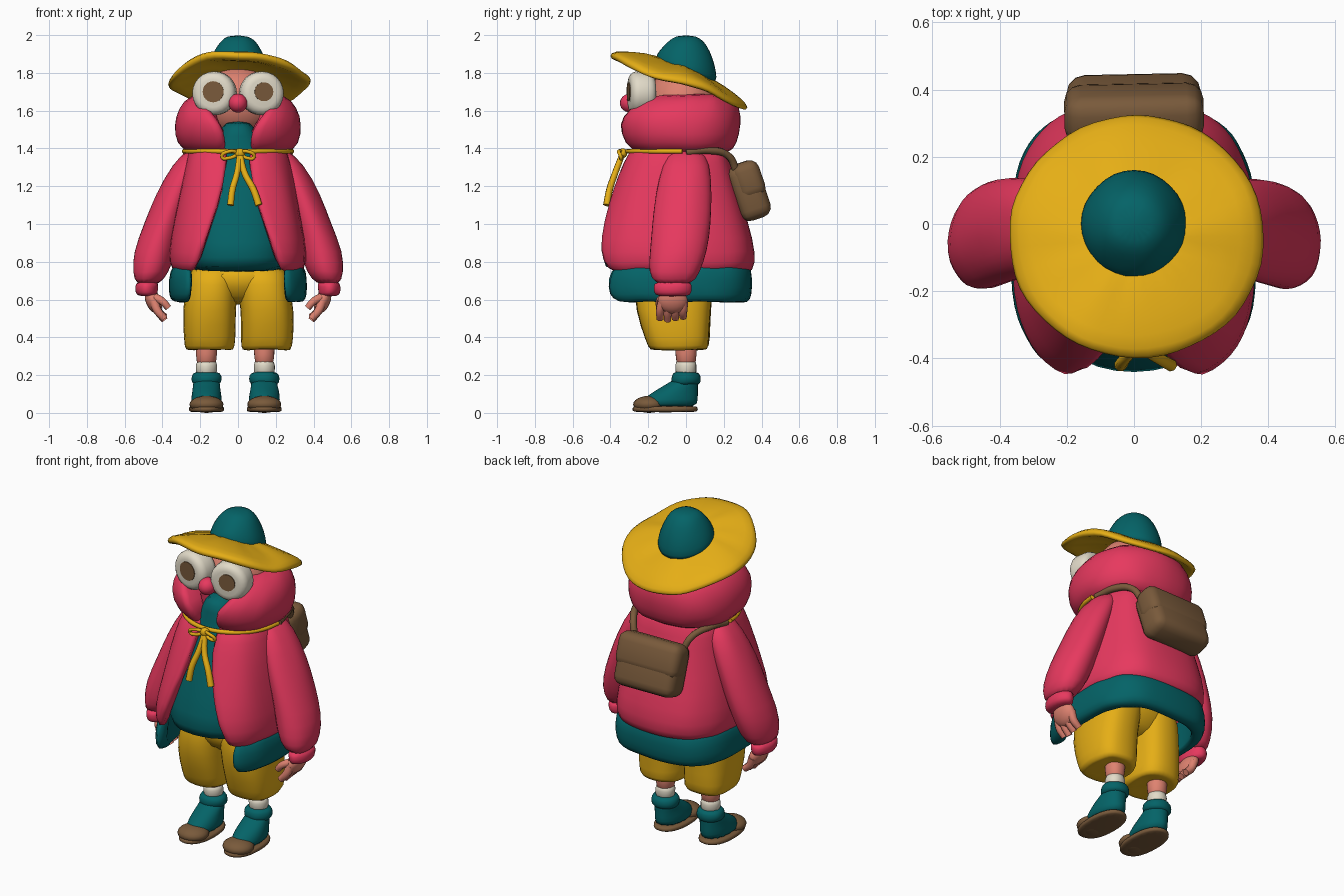
import bpy, bmesh, math, random
from mathutils import Vector, Matrix, Euler

random.seed(4)
if "Cube" in bpy.data.objects:
    bpy.data.objects.remove(bpy.data.objects["Cube"], do_unlink=True)


def material(name, r, g, b):
    lin = [((c / 255 + 0.055) / 1.055) ** 2.4 for c in (r, g, b)] + [1]
    m = bpy.data.materials.new(name)
    m.use_nodes = True
    m.diffuse_color = lin
    m.node_tree.nodes["Principled BSDF"].inputs["Base Color"].default_value = lin
    return m


PINK = material("pink cloth", 232, 57, 95)
TEAL = material("teal cloth", 3, 99, 103)
YELLOW = material("yellow cloth", 229, 174, 22)
BROWN = material("brown leather", 121, 90, 59)
CREAM = material("cream", 226, 219, 201)
SKIN = material("skin", 222, 130, 112)
SIDES = (("left", 1), ("right", -1))


def finish(bm, name, mat, subsurf=1, smooth=True):
    bmesh.ops.recalc_face_normals(bm, faces=bm.faces)
    me = bpy.data.meshes.new(name)
    bm.to_mesh(me)
    bm.free()
    me.materials.append(mat)
    ob = bpy.data.objects.new(name, me)
    bpy.context.collection.objects.link(ob)
    for p in me.polygons:
        p.use_smooth = smooth
    if subsurf:
        ob.modifiers.new("soften", "SUBSURF").levels = subsurf
        ob.modifiers["soften"].render_levels = subsurf
    return ob


def around(a, rx, ry, n):
    """Point on a rounded-square outline; angle zero is the front."""
    s, c = math.sin(a), math.cos(a)
    return (rx * math.copysign(abs(s) ** (2 / n), s),
            -ry * math.copysign(abs(c) ** (2 / n), c))


def loft(name, rings, mat, side=1, n=2.0, seg=16, jitter=0.003):
    """Closed form from rings of (z, centre x, centre y, radius x, radius y)."""
    bm = bmesh.new()
    loops = []
    for z, cx, cy, rx, ry in rings:
        loop = []
        for i in range(seg):
            x, y = around(math.tau * i / seg, rx, ry, n)
            j = [random.uniform(-jitter, jitter) for _ in range(3)]
            loop.append(bm.verts.new((side * (cx + x) + j[0], cy + y + j[1], z + j[2])))
        loops.append(loop)
    for a, b in zip(loops, loops[1:]):
        for i in range(seg):
            k = (i + 1) % seg
            bm.faces.new((a[i], a[k], b[k], b[i]))
    bm.faces.new(loops[0])
    bm.faces.new(loops[-1])
    return finish(bm, name, mat)


def wrap(name, rows, mat, thick, n=2.8, seg=26, jitter=0.006):
    """Padded cloth open at the front, rows of (z, centre y, radius x, radius y, half gap)."""
    rows = rows + [(z, cy, rx - thick, ry - thick, g) for z, cy, rx, ry, g in reversed(rows)]
    bm = bmesh.new()
    loops = []
    for z, cy, rx, ry, gap in rows:
        a0 = math.asin(min(1, gap / rx) ** (n / 2))
        loop = []
        for i in range(seg + 1):
            x, y = around(a0 + (math.tau - 2 * a0) * i / seg, rx, ry, n)
            j = [random.uniform(-jitter, jitter) for _ in range(3)]
            loop.append(bm.verts.new((x + j[0], cy + y + j[1], z + j[2])))
        loops.append(loop)
    for a, b in zip(loops, loops[1:] + loops[:1]):
        for i in range(seg):
            bm.faces.new((a[i], a[i + 1], b[i + 1], b[i]))
    bm.faces.new([l[0] for l in loops])
    bm.faces.new([l[-1] for l in loops])
    return finish(bm, name, mat)


def ball(name, loc, scale, mat, rot=(0, 0, 0)):
    bm = bmesh.new()
    m = Matrix.LocRotScale(Vector(loc), Euler(rot), Vector(scale))
    bmesh.ops.create_uvsphere(bm, u_segments=20, v_segments=12, radius=1, matrix=m)
    return finish(bm, name, mat, 0)


def disc(name, loc, radius, depth, yaw, mat, bevel=0.0):
    """Short cylinder facing the front."""
    bm = bmesh.new()
    bmesh.ops.create_cone(bm, cap_ends=True, segments=24, radius1=radius, radius2=radius, depth=depth)
    if bevel:
        rim = [e for e in bm.edges if abs(e.verts[0].co.z - e.verts[1].co.z) < 0.001]
        bmesh.ops.bevel(bm, geom=rim, offset=bevel, segments=4, affect="EDGES", profile=0.5)
    bm.transform(Matrix.LocRotScale(Vector(loc), Euler((math.pi / 2, 0, yaw)), None))
    return finish(bm, name, mat, 0, bool(bevel))


def box(name, loc, size, rot, mat, bevel, offset=(0, 0, 0)):
    bm = bmesh.new()
    bmesh.ops.create_cube(bm, size=1)
    bm.transform(Matrix.Translation(offset) @ Matrix.Diagonal((*size, 1)))
    bmesh.ops.bevel(bm, geom=bm.edges[:], offset=bevel, segments=3, affect="EDGES", profile=0.5)
    bm.transform(Matrix.LocRotScale(Vector(loc), Euler(rot), None))
    return finish(bm, name, mat, 0)


def cord(name, pts, radius, mat, tip=1.0):
    cu = bpy.data.curves.new(name, "CURVE")
    cu.dimensions = "3D"
    cu.bevel_depth, cu.bevel_resolution, cu.resolution_u = radius, 2, 6
    cu.use_fill_caps = True
    sp = cu.splines.new("BEZIER")
    sp.bezier_points.add(len(pts) - 1)
    for i, (b, p) in enumerate(zip(sp.bezier_points, pts)):
        b.co = p
        b.radius = 1 + (tip - 1) * i / (len(pts) - 1)
        b.handle_left_type = b.handle_right_type = "AUTO"
    cu.materials.append(mat)
    ob = bpy.data.objects.new(name, cu)
    bpy.context.collection.objects.link(ob)


# Hat: tilted wavy brim, and a crown whose base follows the tilt
brim = loft("hat_brim", [(-0.015, 0, 0, 0.12, 0.12), (-0.02, 0, 0, 0.27, 0.25), (-0.03, 0, 0, 0.37, 0.35),
                         (0, 0, 0, 0.39, 0.372), (0.025, 0, 0, 0.37, 0.35), (0.025, 0, 0, 0.27, 0.25),
                         (0.03, 0, 0, 0.12, 0.12)], YELLOW, seg=28, jitter=0.008)
for v in brim.data.vertices:
    x, y, z = v.co
    r, a = math.hypot(x, y), math.atan2(y, x)
    wave = r * r * (0.1 * math.sin(3 * a + 0.6) + 0.07 * math.sin(5 * a))
    lop = 1 + 0.02 * math.cos(a + 0.6)
    v.co = (x * lop, y * lop - 0.035, 1.75 + z - 0.37 * y + 0.075 * (1 - (r / 0.38) ** 2) + wave)
crown = loft("hat_crown", [(1.79, 0, 0, 0.16, 0.16), (1.82, 0, 0, 0.163, 0.165), (1.87, 0, 0, 0.15, 0.157),
                           (1.92, 0, 0, 0.127, 0.133), (1.965, 0, 0, 0.098, 0.1), (2.0, 0, 0, 0.055, 0.055)], TEAL)
for v in crown.data.vertices:
    v.co.z -= 0.37 * v.co.y * max(0, (1.95 - v.co.z) / 0.16)

# Face
ball("head", (0, -0.02, 1.645), (0.21, 0.185, 0.19), SKIN)
ball("nose", (0, -0.295, 1.64), (0.05, 0.055, 0.05), PINK)
for label, s in SIDES:
    yaw = 0.15 * s
    centre = Vector((0.124 * s, -0.235, 1.692))
    forward = Vector((math.sin(yaw), -math.cos(yaw), 0))
    disc(label + "_eye", centre, 0.116, 0.135, yaw, CREAM, 0.042)
    disc(label + "_pupil", centre + forward * 0.068 + Vector((0.003, 0, 0.008)), 0.053 - 0.003 * s, 0.008, yaw, BROWN)

# Shirt, jacket, collar and hem
loft("shirt", [(0.74, 0, -0.055, 0.27, 0.36), (0.8, 0, -0.06, 0.31, 0.4), (1.0, 0, -0.055, 0.29, 0.355),
               (1.2, 0, -0.05, 0.25, 0.3), (1.36, 0, -0.05, 0.2, 0.235), (1.47, 0, -0.1, 0.11, 0.17),
               (1.55, 0, -0.13, 0.07, 0.13)], TEAL, n=2.4, seg=20)
wrap("jacket", [(1.41, -0.035, 0.25, 0.255, 0.03), (1.34, -0.045, 0.275, 0.285, 0.03), (1.2, -0.06, 0.305, 0.33, 0.055),
                (1.0, -0.065, 0.345, 0.395, 0.125), (0.84, -0.063, 0.37, 0.438, 0.18),
                (0.745, -0.06, 0.355, 0.415, 0.21)], PINK, 0.05)
wrap("hood_collar", [(1.37, -0.02, 0.26, 0.25, 0.05), (1.42, -0.03, 0.33, 0.305, 0.03),
                     (1.53, -0.04, 0.342, 0.335, 0.06), (1.61, -0.035, 0.32, 0.32, 0.15),
                     (1.69, -0.01, 0.255, 0.25, 0.185)], PINK, 0.12, n=2.3)
wrap("jacket_hem", [(0.79, -0.055, 0.352, 0.395, 0.24), (0.71, -0.058, 0.37, 0.412, 0.235),
                    (0.62, -0.058, 0.368, 0.41, 0.24), (0.585, -0.055, 0.35, 0.385, 0.25)], TEAL, 0.06, n=3)

# Sleeves, cuffs and hands
for label, s in SIDES:
    loft(label + "_sleeve", [(1.4, 0.21, 0, 0.05, 0.08), (1.32, 0.265, 0, 0.085, 0.13), (1.16, 0.335, -0.01, 0.1, 0.15),
                             (1.0, 0.39, -0.02, 0.107, 0.158), (0.85, 0.443, -0.04, 0.115, 0.16),
                             (0.74, 0.462, -0.06, 0.098, 0.14), (0.675, 0.482, -0.07, 0.06, 0.1)],
         PINK, s, jitter=0.007)
    loft(label + "_cuff", [(0.7, 0.48, -0.07, 0.058, 0.095), (0.67, 0.484, -0.07, 0.062, 0.104),
                           (0.635, 0.484, -0.07, 0.06, 0.1), (0.615, 0.478, -0.07, 0.048, 0.085)], PINK, s)
    ball(label + "_palm", (0.448 * s, -0.07, 0.592), (0.04, 0.079, 0.07), SKIN, (0, 0.4 * s, 0))
    for i in range(4):
        y = -0.125 + 0.037 * i
        cord(f"{label}_finger_{i + 1}", [(0.445 * s, y, 0.59), (0.425 * s, y * 1.1, 0.54),
                                         (0.388 * s, y * 1.1, 0.49 + 0.008 * abs(i - 1))], 0.026, SKIN, 0.75)
    cord(label + "_thumb", [(0.44 * s, -0.12, 0.61), (0.4 * s, -0.14, 0.59), (0.368 * s, -0.14, 0.555)], 0.024, SKIN, 0.75)

# Shorts, legs, socks and boots
loft("shorts_seat", [(0.57, 0, -0.06, 0.1, 0.13), (0.66, 0, -0.06, 0.22, 0.19), (0.8, 0, -0.055, 0.25, 0.235)],
     YELLOW, n=2.6)
for label, s in SIDES:
    loft(label + "_shorts_leg", [(0.34, 0.15, -0.04, 0.09, 0.11), (0.325, 0.15, -0.04, 0.132, 0.157),
                                 (0.38, 0.153, -0.045, 0.14, 0.173), (0.55, 0.153, -0.07, 0.143, 0.205),
                                 (0.68, 0.135, -0.06, 0.142, 0.21), (0.8, 0.12, -0.05, 0.135, 0.2)],
         YELLOW, s, n=2.6, jitter=0.006)
    c = 0.153 - 0.014 * s
    loft(label + "_leg", [(0.24, c, 0, 0.05, 0.05), (0.3, c, 0, 0.058, 0.058), (0.42, c, 0, 0.062, 0.062)], SKIN, s, seg=12)
    loft(label + "_sock", [(0.18, c, 0, 0.058, 0.058), (0.26, c, 0, 0.06, 0.06), (0.28, c, 0, 0.05, 0.05)], CREAM, s, seg=12)
    loft(label + "_boot_cuff", [(0.145, c, 0, 0.065, 0.065), (0.16, c, 0, 0.083, 0.08), (0.2, c, 0, 0.083, 0.08),
                                (0.22, c, 0, 0.06, 0.06)], TEAL, s)
    loft(label + "_boot", [(0.025, c, -0.09, 0.083, 0.15), (0.07, c, -0.085, 0.085, 0.15), (0.12, c, -0.05, 0.077, 0.115),
                           (0.155, c, -0.015, 0.07, 0.08), (0.18, c, 0, 0.068, 0.068)], TEAL, s)
    loft(label + "_sole", [(0.003, c, -0.11, 0.085, 0.165), (0.01, c, -0.11, 0.095, 0.177), (0.03, c, -0.11, 0.095, 0.177),
                           (0.038, c, -0.11, 0.085, 0.165)], BROWN, s, jitter=0.001, n=2.3)
    ball(label + "_toe_cap", (c * s, -0.195, 0.045), (0.09, 0.085, 0.045), BROWN)

# Drawstring with bow
neck = [(0.285 * math.sin(a), -0.02 - 0.29 * math.cos(a), 1.385)
        for a in [math.radians(d) for d in range(-90, 91, 20)]]
cord("drawstring", neck, 0.013, YELLOW)
ball("bow_knot", (0.01, -0.335, 1.375), (0.028, 0.024, 0.026), YELLOW)
for label, s in SIDES:
    cord(label + "_bow_loop", [(0.01, -0.33, 1.375), (0.045 * s, -0.355, 1.385), (0.085 * s, -0.345, 1.355),
                               (0.045 * s, -0.345, 1.35), (0.01, -0.33, 1.375)], 0.01, YELLOW)
    tip = 0.035 + 0.075 * s
    cord(label + "_string_end", [(0.01, -0.335, 1.375), (0.015 + 0.02 * s, -0.375, 1.27),
                                 (tip * 0.75, -0.405, 1.18), (tip, -0.42, 1.1)], 0.016, YELLOW, 1.2)

# Satchel on the back with flap and straps
tilt = (0.33, 0, 0.02)
box("satchel", (0, 0.332, 1.172), (0.4, 0.17, 0.305), tilt, BROWN, 0.055)
box("satchel_flap", (0, 0.332, 1.172), (0.415, 0.15, 0.2), tilt, BROWN, 0.05, (0, 0.016, 0.058))
for label, s in SIDES:
    cord(label + "_strap", [(0.16 * s, 0.27, 1.27), (0.2 * s, 0.225, 1.36), (0.25 * s, 0.12, 1.39),
                            (0.275 * s, 0, 1.38)], 0.02, BROWN)
